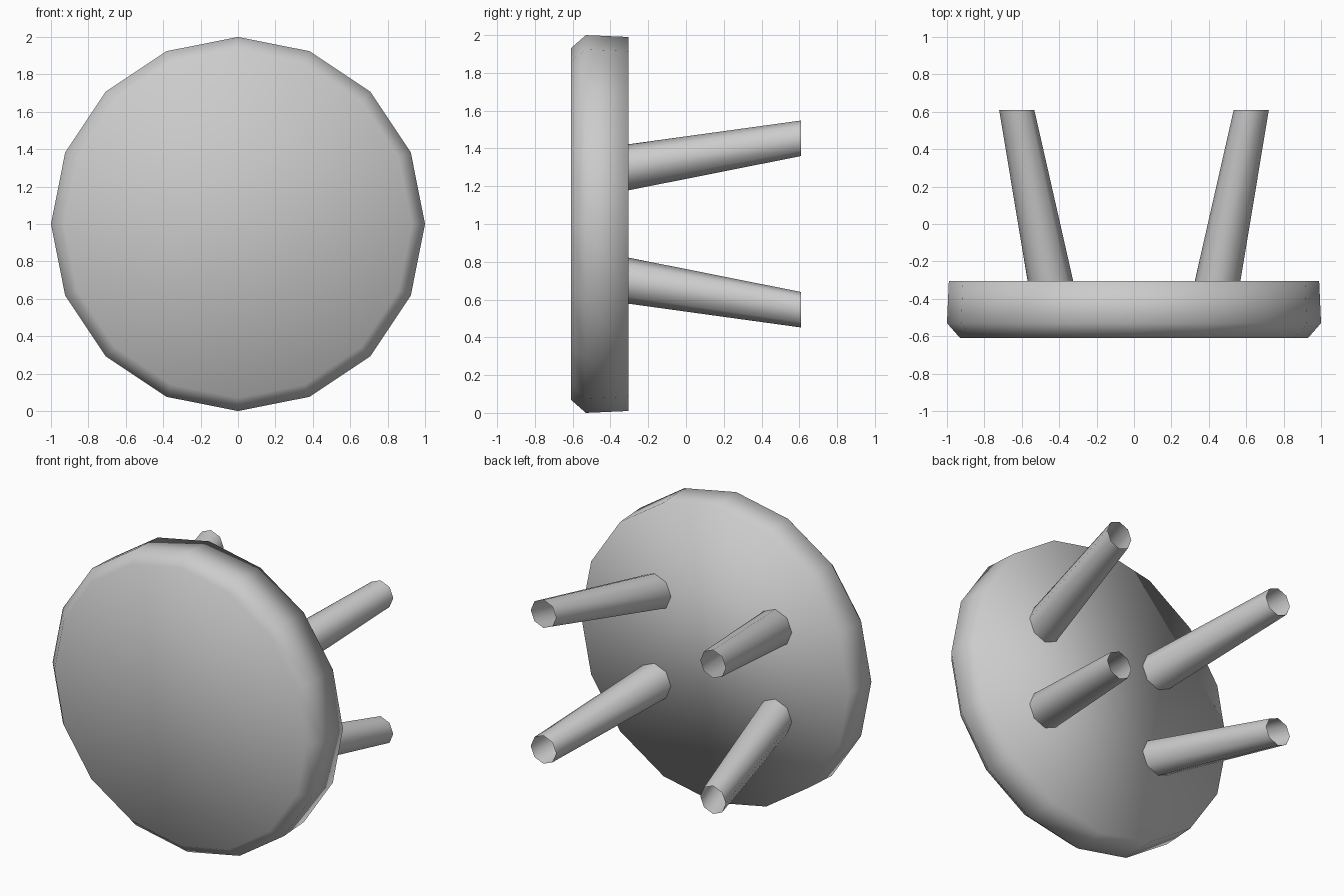
import bpy, math

if "Cube" in bpy.data.objects:
    bpy.data.objects.remove(bpy.data.objects["Cube"])

def loft(name, rings, sides, cap):
    """Skin circles (cx, y, cz, radius) stacked along y."""
    verts, faces = [], []
    for cx, y, cz, r in rings:
        for i in range(sides):
            a = 2 * math.pi * i / sides
            verts.append((cx + r * math.cos(a), y, cz + r * math.sin(a)))
    for k in range(len(rings) - 1):
        for i in range(sides):
            j = (i + 1) % sides
            a, b = k * sides, (k + 1) * sides
            faces.append((a + i, a + j, b + j, b + i))
    if cap:
        last = (len(rings) - 1) * sides
        faces.append(tuple(reversed(range(sides))))
        faces.append(tuple(range(last, last + sides)))
    # outward winding
    faces = [tuple(reversed(f)) for f in faces]
    if cap:
        faces[-2:] = [tuple(range(sides)), tuple(reversed(range(last, last + sides)))]
    mesh = bpy.data.meshes.new(name)
    mesh.from_pydata(verts, [], faces)
    mesh.polygons.foreach_set("use_smooth", [True] * len(faces))
    mesh.update()
    ob = bpy.data.objects.new(name, mesh)
    bpy.context.collection.objects.link(ob)
    return ob

# Seat: 16-sided disc with a bevelled front rim
loft("seat", [(0, -0.61, 1, 0.93), (0, -0.53, 1, 1.0), (0, -0.305, 1, 0.99)], 16, True)

# Four splayed, tapered open tube legs
for sx, side in ((-1, "left"), (1, "right")):
    for sz, level in ((-1, "lower"), (1, "upper")):
        loft(f"{level}_{side}_leg",
             [(sx * 0.447, -0.305, 1 + sz * 0.30, 0.122),
              (sx * 0.627, 0.61, 1 + sz * 0.454, 0.094)], 8, False)
